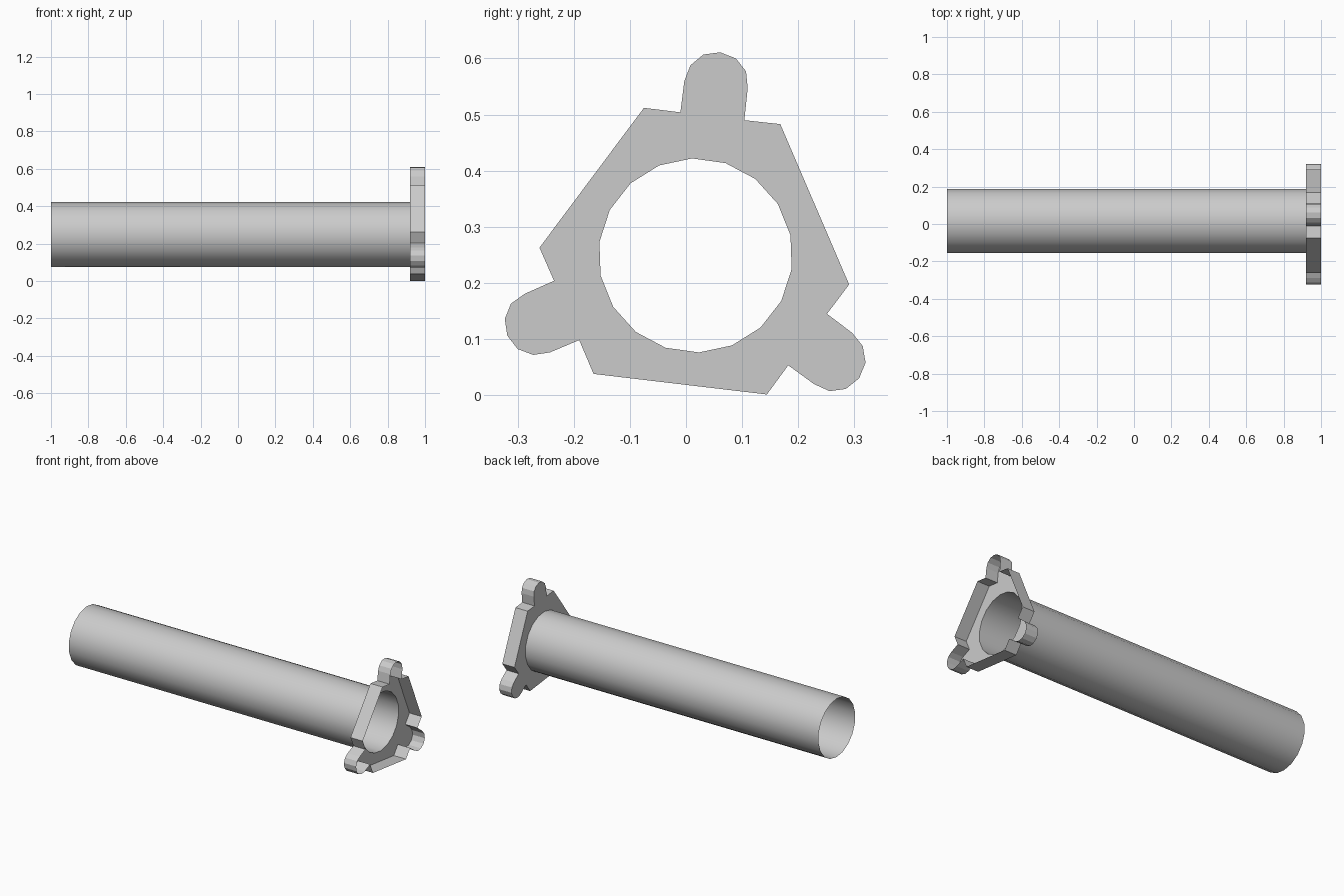
import bpy, bmesh
from math import sin, cos, radians, tau

if "Cube" in bpy.data.objects:
    bpy.data.objects.remove(bpy.data.objects["Cube"])

CY, CZ = 0.017, 0.249      # shared axis of tube and flange
R, SIDES = 0.173, 18
BACK, FRONT = 0.92, 1.0


def ring(bm, x, phase=92):
    return [bm.verts.new((x, CY + R * cos(radians(phase) + tau * i / SIDES),
                          CZ + R * sin(radians(phase) + tau * i / SIDES)))
            for i in range(SIDES)]


def bridge(bm, a, b):
    for i in range(len(a)):
        j = (i + 1) % len(a)
        bm.faces.new((a[i], a[j], b[j], b[i]))


def finish(bm, name):
    mesh = bpy.data.meshes.new(name)
    bm.to_mesh(mesh)
    bm.free()
    obj = bpy.data.objects.new(name, mesh)
    bpy.context.collection.objects.link(obj)
    return obj


# Open thin-walled tube
bm = bmesh.new()
bridge(bm, ring(bm, BACK), ring(bm, -1.0))
tube = finish(bm, "tube")
for p in tube.data.polygons:
    p.use_smooth = True

# One third of the flange outline (y, z): a cut corner with a rounded lug
third = [(-0.075, 0.512), (-0.010, 0.504), (-0.003, 0.560), (0.008, 0.588),
         (0.031, 0.607), (0.061, 0.611), (0.089, 0.600), (0.107, 0.577),
         (0.110, 0.547), (0.104, 0.490), (0.168, 0.483)]
outline = []
for k in range(3):
    c, s = cos(-tau * k / 3), sin(-tau * k / 3)
    for y, z in third:
        y, z = y - CY, z - CZ
        outline.append((CY + y * c - z * s, CZ + y * s + z * c))

# Flange: back plate with a hole, and a rim wall open towards the front
bm = bmesh.new()
back = [bm.verts.new((BACK, y, z)) for y, z in outline]
front = [bm.verts.new((FRONT, y, z)) for y, z in outline]
hole = ring(bm, BACK)
edges = [bm.edges.new((loop[i - 1], loop[i]))
         for loop in (back, hole) for i in range(len(loop))]
bmesh.ops.triangle_fill(bm, edges=edges, use_beauty=True, normal=(-1, 0, 0))
bridge(bm, back, front)
bmesh.ops.recalc_face_normals(bm, faces=bm.faces)
finish(bm, "flange")
